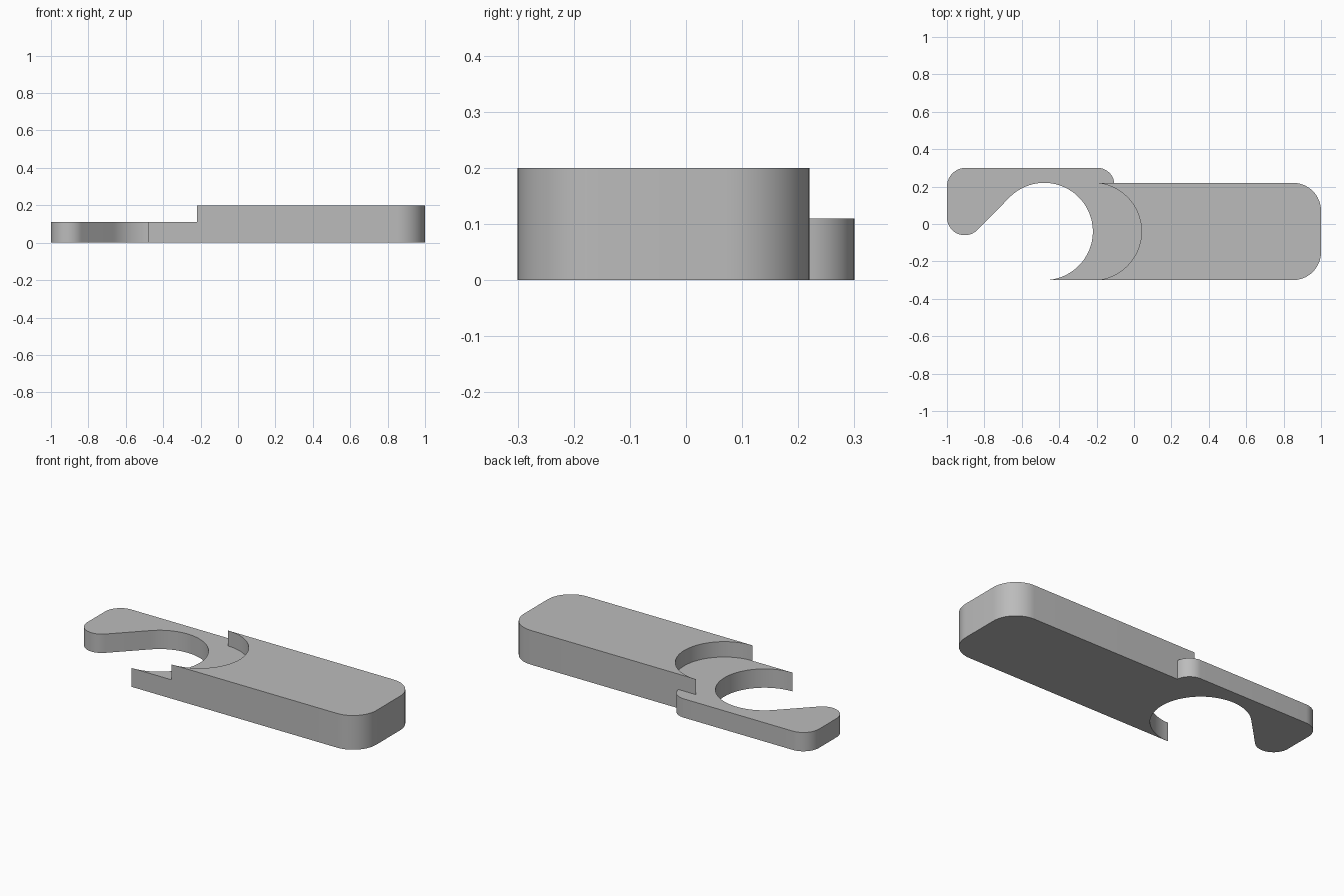
import bpy, bmesh
from math import cos, sin, radians

cube = bpy.data.objects.get("Cube")
if cube:
    bpy.data.objects.remove(cube, do_unlink=True)

grey = bpy.data.materials.new("plain grey")
grey.use_nodes = True
colour = (0.5, 0.5, 0.5, 1)
grey.diffuse_color = colour
grey.node_tree.nodes["Principled BSDF"].inputs["Base Color"].default_value = colour

PLATE, TOP = 0.11, 0.2          # heights of hook and handle
FRONT, BACK = -0.3, 0.22        # sides of the handle
MID, RING = -0.04, 0.26         # centre line and radius of the round cuts
HOLE_X, STEP_X = -0.48, -0.22   # centres of the hole and the step


def arc(x, y, r, start, end, steps=16):
    """Points along a circular arc, angles in degrees."""
    angles = [radians(start + (end - start) * i / steps) for i in range(steps + 1)]
    return [(x + r * cos(a), y + r * sin(a)) for a in angles]


def build(name, outline, top, walls):
    """Caps above and below an outline, plus walls given as (path, low, high)."""
    bm = bmesh.new()

    def face(points):
        bm.faces.new([bm.verts.new(p) for p in points])

    face([(x, y, top) for x, y in outline])
    face([(x, y, 0) for x, y in reversed(outline)])
    for path, low, high in walls:
        for a, b in zip(path, path[1:]):
            face([(*a, low), (*b, low), (*b, high), (*a, high)])
    bmesh.ops.remove_doubles(bm, verts=bm.verts, dist=0.0001)
    mesh = bpy.data.meshes.new(name)
    bm.to_mesh(mesh)
    bm.free()
    mesh.materials.append(grey)
    obj = bpy.data.objects.new(name, mesh)
    bpy.context.collection.objects.link(obj)
    bpy.ops.object.select_all(action='DESELECT')
    obj.select_set(True)
    bpy.context.view_layer.objects.active = obj
    bpy.ops.object.shade_smooth_by_angle(angle=radians(30))


# Shared curved step between the hook plate and the thicker handle
step = arc(STEP_X, MID, RING, -90, 90, 40)
shoulder = (-0.105, BACK)

# Handle: rounded bar with a concave end
corner = 0.15
rim = ([step[0]]
       + arc(1 - corner, FRONT + corner, corner, -90, 0)
       + arc(1 - corner, BACK - corner, corner, 0, 90)
       + [shoulder])
build("handle", rim + step[::-1][:-1], TOP,
      [(rim, 0, TOP),
       ([shoulder, step[-1]], PLATE, TOP),
       (step[::-1], PLATE, TOP)])

# Hook: thin plate with a rounded lobe and an open round hole
edge = ([shoulder]
        + arc(-0.195, 0.21, 0.09, 6, 90)
        + arc(-0.9, 0.2, 0.1, 90, 180)
        + arc(-0.905, 0.035, 0.095, 180, 316, 24)
        + arc(HOLE_X, MID, RING, 136, -90, 64)
        + [step[0]])
build("hook", edge[:-1] + step, PLATE, [(edge, 0, PLATE)])
